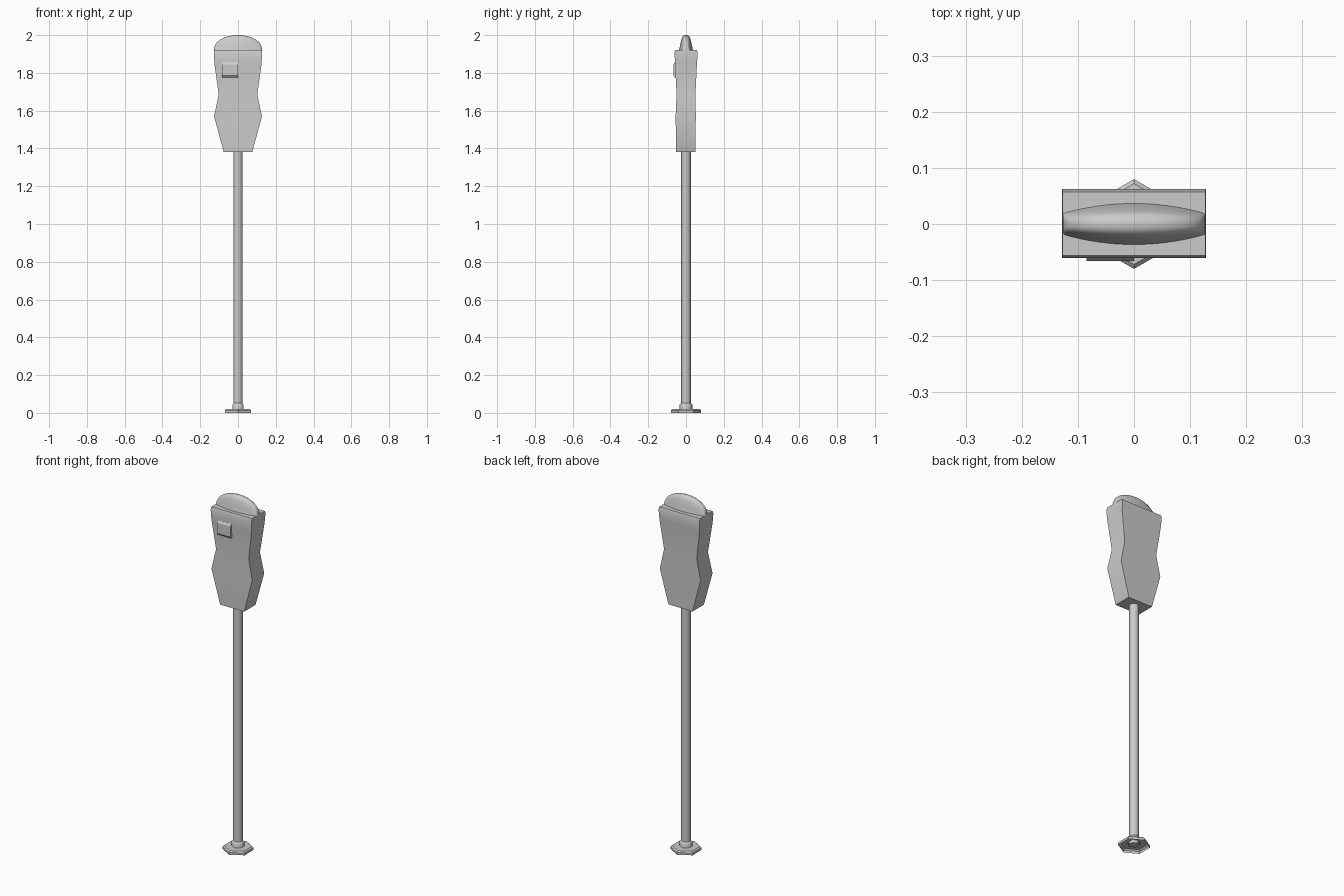
import bpy, math

if "Cube" in bpy.data.objects:
    bpy.data.objects.remove(bpy.data.objects["Cube"])


def make(name, verts, faces, angle=35):
    me = bpy.data.meshes.new(name)
    me.from_pydata(verts, [], faces)
    me.update()
    ob = bpy.data.objects.new(name, me)
    bpy.context.collection.objects.link(ob)
    bpy.ops.object.select_all(action='DESELECT')
    ob.select_set(True)
    bpy.context.view_layer.objects.active = ob
    bpy.ops.object.mode_set(mode='EDIT')
    bpy.ops.mesh.select_all(action='SELECT')
    bpy.ops.mesh.normals_make_consistent(inside=False)
    bpy.ops.object.mode_set(mode='OBJECT')
    bpy.ops.object.shade_smooth_by_angle(angle=math.radians(angle))
    return ob


def loft(name, rings, cap_start=True, cap_end=True, angle=35):
    n = len(rings[0])
    verts = [v for r in rings for v in r]
    faces = [(k * n + i, k * n + (i + 1) % n, (k + 1) * n + (i + 1) % n, (k + 1) * n + i)
             for k in range(len(rings) - 1) for i in range(n)]
    if cap_start:
        faces.append(tuple(range(n)))
    if cap_end:
        faces.append(tuple(range((len(rings) - 1) * n, len(rings) * n)))
    return make(name, verts, faces, angle)


def hexagon(r, z):
    # corners on the y axis
    return [(r * math.sin(i * math.pi / 3), r * math.cos(i * math.pi / 3), z) for i in range(6)]


def rect(hx, y0, y1, z):
    return [(-hx, y0, z), (hx, y0, z), (hx, y1, z), (-hx, y1, z)]


# Foot plate, open underneath
loft("foot_plate", [hexagon(0.08, 0), hexagon(0.08, 0.013), hexagon(0.072, 0.02),
                    hexagon(0.03, 0.021)], False, True)

# Collar and post
loft("post_collar", [hexagon(0.034, 0.015), hexagon(0.034, 0.042), hexagon(0.027, 0.052)],
     False, True, 65)
loft("post", [hexagon(0.026, 0.008), hexagon(0.026, 1.39)], angle=65)

# Waisted meter housing: half width, front y, back y, height
sections = [(0.075, -0.052, 0.049, 1.38), (0.127, -0.055, 0.052, 1.57),
            (0.102, -0.05, 0.05, 1.685), (0.125, -0.058, 0.058, 1.85),
            (0.128, -0.061, 0.062, 1.905), (0.127, -0.056, 0.057, 1.92)]
loft("meter_housing", [rect(*s) for s in sections], angle=40)

# Lens-shaped display dome
rings = []
N = 24
for k in range(N + 1):
    t = math.pi * (0.02 + 0.96 * k / N)
    x = -0.127 * math.cos(t)
    h = 0.08 * math.sin(t) ** 0.9
    d = 0.019 + 0.018 * (1 - (x / 0.127) ** 2)
    half = [(1, 0), (0.8, 0.45), (0.6, 0.8), (0.42, 0.94), (0.2, 0.99)]
    prof = half + [(0, 1)] + [(-a, b) for a, b in reversed(half)]
    rings.append([(x, d * a, 1.918 + (h + 0.002) * b) for a, b in prof])
loft("display_dome", rings, angle=50)

# Raised instruction panel on the front
loft("front_panel", [[(-0.085, -0.059, 1.776), (0, -0.059, 1.776), (0, -0.045, 1.776), (-0.085, -0.045, 1.776)],
                     [(-0.085, -0.066, 1.785), (0, -0.066, 1.785), (0, -0.045, 1.785), (-0.085, -0.045, 1.785)],
                     [(-0.085, -0.066, 1.845), (0, -0.066, 1.845), (0, -0.045, 1.845), (-0.085, -0.045, 1.845)],
                     [(-0.085, -0.059, 1.857), (0, -0.059, 1.857), (0, -0.045, 1.857), (-0.085, -0.045, 1.857)]],
     angle=30)
